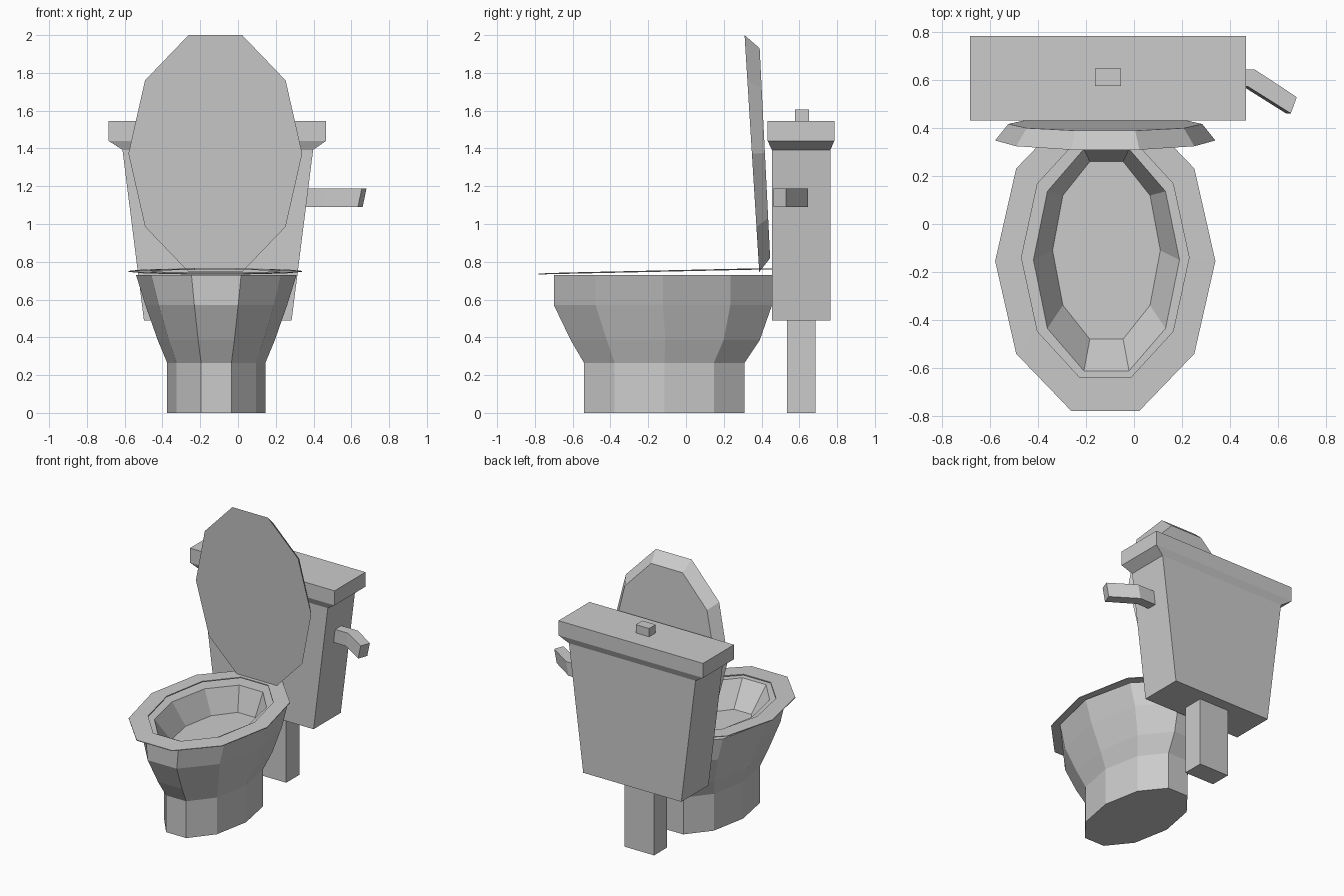
import bpy, bmesh
from math import cos, sin, pi

if "Cube" in bpy.data.objects:
    bpy.data.objects.remove(bpy.data.objects["Cube"])

CX = -0.115  # symmetry plane of the fixture


def oval(cx, cy, rx, ry, place, n=10):
    """n-sided oval; place(u, v) maps it to 3D."""
    return [place(cx + rx * cos(2 * pi * i / n), cy + ry * sin(2 * pi * i / n)) for i in range(n)]


def rect(x0, x1, y0, y1, z):
    return [(x0, y0, z), (x1, y0, z), (x1, y1, z), (x0, y1, z)]


def loft(name, rings, closed=False):
    """Skin a stack of rings; cap the ends, or join last to first."""
    bm = bmesh.new()
    vs = [[bm.verts.new(p) for p in r] for r in rings]
    n = len(vs[0])
    pairs = list(zip(vs, vs[1:])) + ([(vs[-1], vs[0])] if closed else [])
    for a, b in pairs:
        for i in range(n):
            j = (i + 1) % n
            bm.faces.new((a[i], a[j], b[j], b[i]))
    if not closed:
        bm.faces.new(vs[0][::-1])
        bm.faces.new(vs[-1])
    bmesh.ops.recalc_face_normals(bm, faces=bm.faces)
    me = bpy.data.meshes.new(name)
    bm.to_mesh(me)
    bm.free()
    ob = bpy.data.objects.new(name, me)
    bpy.context.collection.objects.link(ob)
    return ob


# Bowl: outside from the floor up, over the rim, down to the basin floor
# (z, centre y, x radius, y radius)
bowl = [(0.0, -0.115, 0.26, 0.447), (0.265, -0.115, 0.26, 0.447),
        (0.385, -0.11, 0.31, 0.526), (0.57, -0.122, 0.375, 0.607),
        (0.73, -0.122, 0.425, 0.607), (0.73, -0.15, 0.305, 0.487),
        (0.56, -0.11, 0.225, 0.39)]
loft("bowl", [oval(CX, cy, rx, ry, lambda u, v, z=z: (u, v, z)) for z, cy, rx, ry in bowl])


# Seat: thin ring, rising slightly to the back
def seat_ring(cy, rx, ry, lift):
    return oval(-0.12, cy, rx, ry, lambda u, v: (u, v, 0.733 + 0.022 * (v + 0.78) + lift))


loft("seat", [seat_ring(-0.155, 0.46, 0.658, 0), seat_ring(-0.155, 0.46, 0.658, 0.005),
              seat_ring(-0.14, 0.35, 0.525, 0.007), seat_ring(-0.14, 0.35, 0.525, 0)], closed=True)

# Raised lid: leaning panel with a bevelled back
loft("seat_lid", [
    oval(-0.12, 1.373, 0.46, 0.659, lambda u, v: (u, 0.31 + (2.0 - v) * 0.062, v)),
    oval(-0.12, 1.375, 0.405, 0.584, lambda u, v: (u, 0.39 + (1.93 - v) * 0.05, v))])

# Tank, tapering towards the bottom
loft("tank", [rect(-0.498, 0.284, 0.455, 0.765, 0.49), rect(-0.612, 0.398, 0.455, 0.765, 1.395)])

# Tank cover with chamfered underside
loft("tank_cover", [rect(-0.612, 0.398, 0.455, 0.765, 1.393), rect(-0.685, 0.467, 0.432, 0.785, 1.44),
                    rect(-0.685, 0.467, 0.432, 0.785, 1.545)])

# Button on the cover, pipe below the tank
loft("button", [rect(-0.162, -0.055, 0.576, 0.65, z) for z in (1.54, 1.605)])
loft("pipe", [rect(-0.225, 0.01, 0.535, 0.685, z) for z in (0, 0.495)])

# Flush lever: bent bar, cross-section swept along three stations
lever = []
for (xf, yf), (xb, yb) in [((0.34, 0.575), (0.34, 0.645)), ((0.475, 0.575), (0.505, 0.645)),
                           ((0.655, 0.462), (0.68, 0.53))]:
    s = 0.0 if xf < 0.4 else 0.02
    lever.append([(xf - s, yf, 1.09), (xb - s, yb, 1.09), (xb, yb, 1.187), (xf, yf, 1.187)])
loft("flush_lever", lever)
